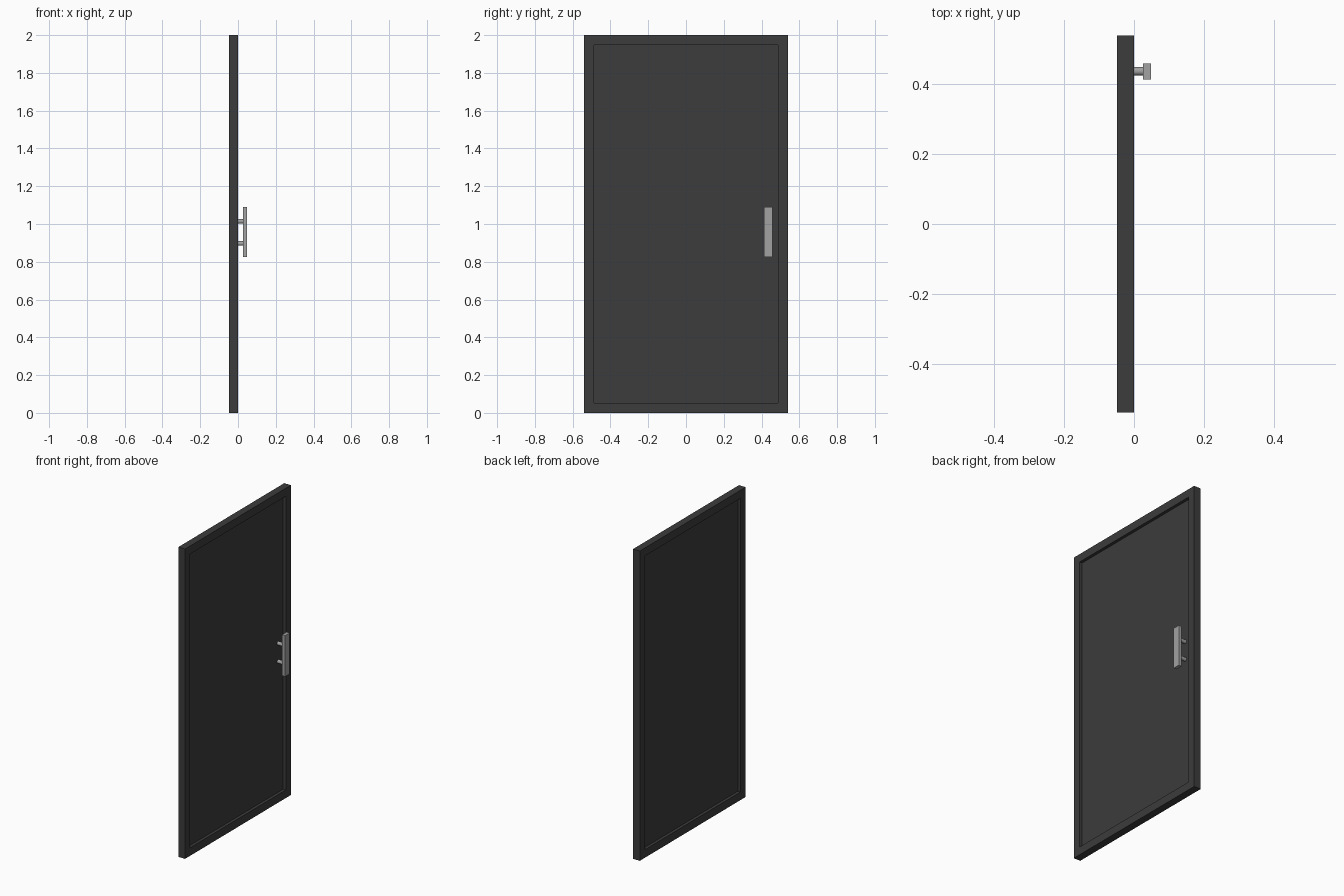
import bpy, bmesh, math
from mathutils import Matrix, Vector

if "Cube" in bpy.data.objects:
    bpy.data.objects.remove(bpy.data.objects["Cube"])


def material(name, v):
    m = bpy.data.materials.new(name)
    m.diffuse_color = (v, v, v, 1)
    m.use_nodes = True
    m.node_tree.nodes["Principled BSDF"].inputs["Base Color"].default_value = m.diffuse_color
    return m


charcoal = material("charcoal", 0.045)
steel = material("brushed steel", 0.36)


def finish(name, bm, mat):
    me = bpy.data.meshes.new(name)
    bmesh.ops.recalc_face_normals(bm, faces=bm.faces)
    bm.to_mesh(me)
    bm.free()
    me.materials.append(mat)
    ob = bpy.data.objects.new(name, me)
    bpy.context.collection.objects.link(ob)
    return ob


def box(name, lo, hi, mat):
    lo, hi = Vector(lo), Vector(hi)
    bm = bmesh.new()
    bmesh.ops.create_cube(bm, size=1, matrix=Matrix.Translation((lo + hi) / 2)
                          @ Matrix.Diagonal((*(hi - lo), 1)))
    return finish(name, bm, mat)


# Door frame: a rectangular ring extruded through the door thickness
X0, X1 = -0.048, 0.0
HALF_W, HEIGHT, RAIL = 0.54, 2.0, 0.052
bm = bmesh.new()
loops = []
for x, inset in ((X0, 0), (X1, 0), (X1, RAIL), (X0, RAIL)):
    y, z0, z1 = HALF_W - inset, inset, HEIGHT - inset
    loops.append([bm.verts.new((x, *p)) for p in ((-y, z0), (y, z0), (y, z1), (-y, z1))])
for i in range(4):
    a, b = loops[i], loops[(i + 1) % 4]
    for j in range(4):
        k = (j + 1) % 4
        bm.faces.new((a[j], a[k], b[k], b[j]))
finish("door_frame", bm, charcoal)

# Thin panel recessed on both sides
box("door_panel", (-0.029, -HALF_W + RAIL, RAIL),
    (-0.019, HALF_W - RAIL, HEIGHT - RAIL), charcoal)

# Pull handle: flat bar on two round posts
box("handle_bar", (0.026, 0.413, 0.825), (0.048, 0.459, 1.09), steel)
for name, z in (("lower_handle_post", 0.897), ("upper_handle_post", 1.014)):
    bm = bmesh.new()
    bmesh.ops.create_cone(bm, cap_ends=True, segments=24, radius1=0.012, radius2=0.012,
                          depth=0.046, matrix=Matrix.Translation((0.004, 0.437, z))
                          @ Matrix.Rotation(math.pi / 2, 4, 'Y'))
    for f in bm.faces:
        f.smooth = len(f.verts) == 4
    for e in bm.edges:
        e.smooth = all(f.smooth for f in e.link_faces)
    finish(name, bm, steel)
